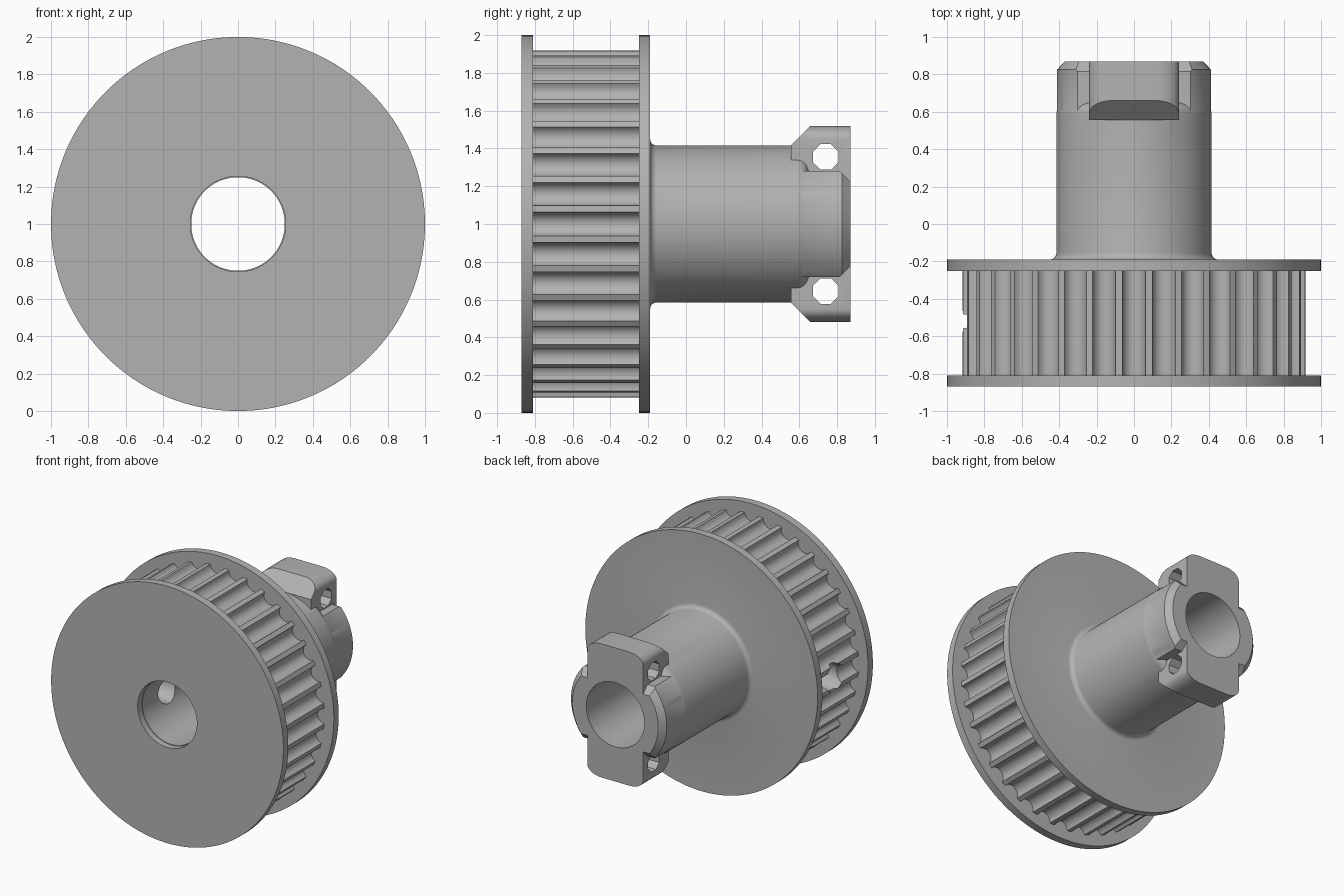
import bpy
import bmesh
from math import sin, cos, pi, radians, sqrt
from mathutils import Matrix, Vector

if "Cube" in bpy.data.objects:
    bpy.data.objects.remove(bpy.data.objects["Cube"])

CENTRE = Matrix.Translation((0, 0, 1))
SEGMENTS = 120

grey = bpy.data.materials.new("plain_grey")
grey.use_nodes = True
colour = (0.45, 0.45, 0.45, 1)
grey.diffuse_color = colour
grey.node_tree.nodes["Principled BSDF"].inputs["Base Color"].default_value = colour


def stack(name, rings, cuts=(), matrix=CENTRE):
    """Solid from matching rings of points, cut by (point, normal) planes."""
    bm = bmesh.new()
    loops = [[bm.verts.new(p) for p in ring] for ring in rings]
    n = len(loops[0])
    for a, b in zip(loops, loops[1:]):
        for i in range(n):
            j = (i + 1) % n
            bm.faces.new((a[i], a[j], b[j], b[i]))
    bm.faces.new(loops[0])
    bm.faces.new(loops[-1])
    for point, normal in cuts:
        result = bmesh.ops.bisect_plane(
            bm, geom=bm.verts[:] + bm.edges[:] + bm.faces[:],
            plane_co=Vector(point), plane_no=Vector(normal), clear_outer=True)
        edges = [e for e in result["geom_cut"] if isinstance(e, bmesh.types.BMEdge)]
        bmesh.ops.edgeloop_fill(bm, edges=edges)
    bmesh.ops.recalc_face_normals(bm, faces=bm.faces[:])
    bm.transform(matrix)
    mesh = bpy.data.meshes.new(name)
    bm.to_mesh(mesh)
    bm.free()
    mesh.materials.append(grey)
    obj = bpy.data.objects.new(name, mesh)
    bpy.context.collection.objects.link(obj)
    return obj


def lathe(name, profile, segments=SEGMENTS, **kw):
    """Solid of revolution about y from (radius, y) pairs."""
    turn = [2 * pi * (i + 0.5) / segments for i in range(segments)]
    return stack(name, [[(r * cos(a), y, r * sin(a)) for a in turn]
                        for r, y in profile], **kw)


def prism(name, outline, y0, y1, **kw):
    """Outline of (x, z) pairs extruded along y."""
    return stack(name, [[(x, y, z) for x, z in outline] for y in (y0, y1)], **kw)


def combine(obj, other, operation):
    mod = obj.modifiers.new(operation.lower(), "BOOLEAN")
    mod.operation = operation
    mod.solver = "EXACT"
    mod.object = other
    bpy.context.view_layer.objects.active = obj
    bpy.ops.object.modifier_apply(modifier=mod.name)


def discard(*objs):
    for obj in objs:
        bpy.data.objects.remove(obj)


# Shaft bore, very slightly wider at the front
bore = lathe("bore_cutter", [(0.255, -1), (0.255, -0.82), (0.25, -0.82), (0.25, 1)])

# Front flange
front_flange = lathe("front_flange", [(1, -0.87), (1, -0.81)])

# Toothed band with rounded grooves
TEETH, TIP, DEPTH, HALF = 36, 0.92, 0.06, radians(3.9)
outline = []
for tooth in range(TEETH):
    for step in range(-5, 6):
        t = sin(step / 5 * pi / 2)
        a = 2 * pi * tooth / TEETH + HALF * t
        r = TIP - DEPTH * sqrt(max(0, 1 - t * t))
        outline.append((r * cos(a), r * sin(a)))
toothed_band = prism("toothed_band", outline, -0.81, -0.25)

# Set screw hole through one side of the band
sideways = Matrix.Rotation(pi / 2, 4, "Z")
screw_hole = lathe("screw_hole_cutter", [(0.105, 0.1), (0.105, 1.2)], segments=40,
                   matrix=CENTRE @ Matrix.Translation((0, -0.52, 0)) @ sideways)
combine(toothed_band, screw_hole, "DIFFERENCE")

# Rear flange and hub, with a fillet and a rounded end
fillet = [(0.45 - 0.035 * sin(a), -0.155 - 0.035 * cos(a))
          for a in [i * pi / 8 for i in range(5)]]
fillet = [(r, y) for r, y in fillet]
rounding = [(0.355 + 0.06 * cos(a), 0.59 + 0.06 * sin(a))
            for a in [i * pi / 10 for i in range(6)]]
hub = lathe("rear_flange_and_hub", [(1, -0.25), (1, -0.19)] + fillet + rounding)

# Side pads at the hub end, flat above and below, with chamfered ends
pad_cuts = []
for s in (-1, 1):
    pad_cuts += [((0, 0, s * 0.28), (0, 0, s)),
                 ((0, 0.815, s * 0.28), (0, 1, s))]
side_pads = lathe("side_pads", [(0.412, 0.5), (0.412, 0.825), (0.37, 0.87)],
                  cuts=pad_cuts)

# Upper and lower clamp lobes with rounded shoulders and sloped backs
shoulder = [(0.12 + 0.12 * sin(a), 0.45 + 0.07 * cos(a))
            for a in [i * pi / 14 for i in range(8)]]
upper = [(-x, z) for x, z in reversed(shoulder)] + shoulder
lobe_outline = upper + [(-x, -z) for x, z in upper]
lobe_cuts = [((0, 0.555, s * 0.415), (0, -1, s)) for s in (-1, 1)]
lobes = prism("clamp_lobes", lobe_outline, 0.555, 0.87, cuts=lobe_cuts)

combine(hub, side_pads, "UNION")
combine(hub, lobes, "UNION")

# Eight sided cross holes through both lobes
for s in (-1, 1):
    cross_hole = lathe("cross_hole_cutter", [(0.073, -0.6), (0.073, 0.6)], segments=8,
                       matrix=CENTRE @ Matrix.Translation((0, 0.74, s * 0.355)) @ sideways)
    combine(hub, cross_hole, "DIFFERENCE")
    discard(cross_hole)

# Bore everything and finish the shading
for part in (front_flange, toothed_band, hub):
    combine(part, bore, "DIFFERENCE")
    bpy.ops.object.select_all(action="DESELECT")
    part.select_set(True)
    bpy.context.view_layer.objects.active = part
    bpy.ops.object.shade_smooth_by_angle(angle=radians(32))
discard(bore, screw_hole, side_pads, lobes)
